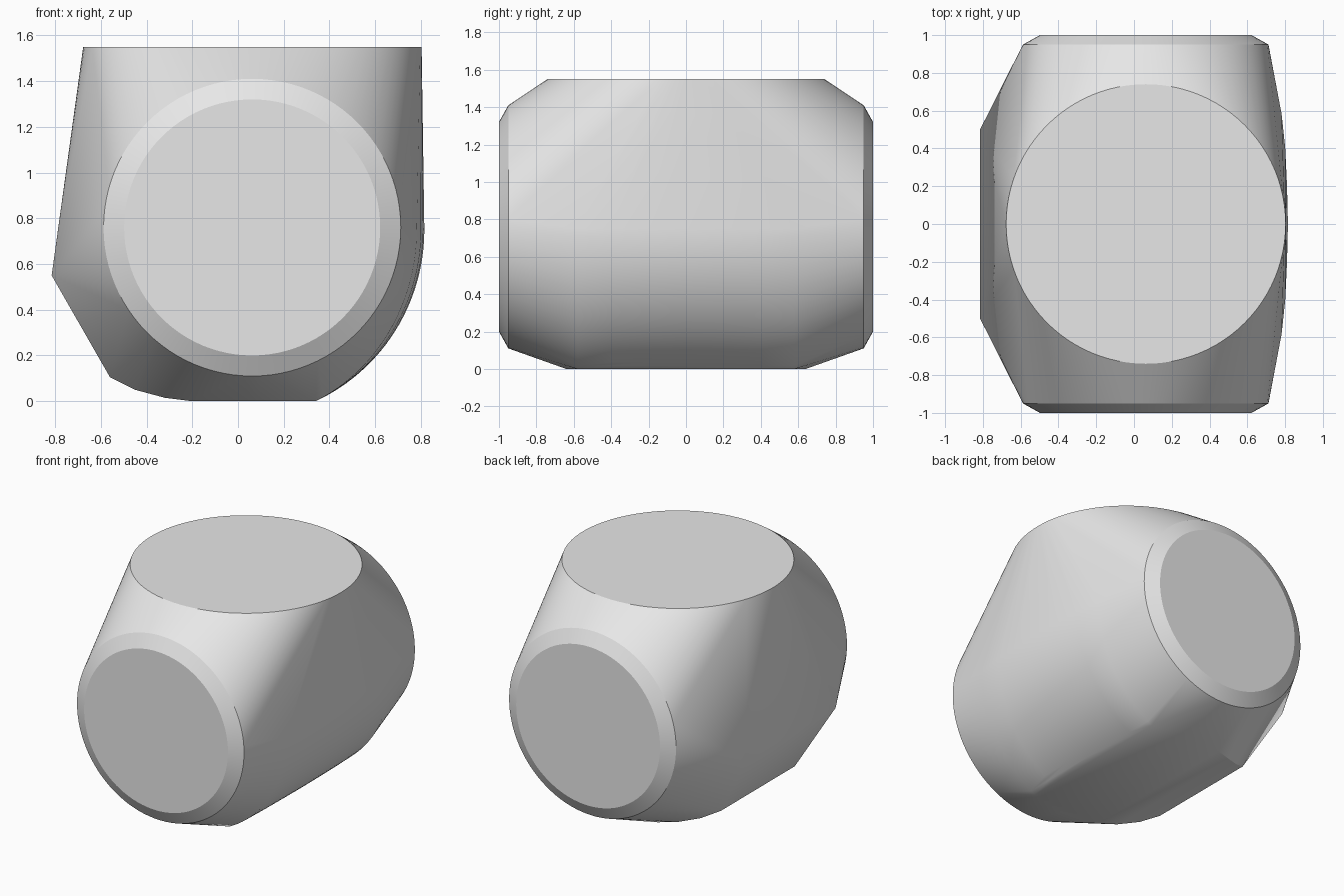
import bpy
import bmesh
from math import cos, sin, pi, radians

old = bpy.data.objects.get("Cube")
if old:
    bpy.data.objects.remove(old, do_unlink=True)

SEGMENTS = 96
bm = bmesh.new()


def circle(radius, place):
    """Add a ring of points, placed by a function of its flat coordinates."""
    for i in range(SEGMENTS):
        a = 2 * pi * i / SEGMENTS
        bm.verts.new(place(radius * cos(a), radius * sin(a)))


def pair(x, half_width, z):
    """Add a point on the front and its mirror on the back."""
    for side in (-1, 1):
        bm.verts.new((x, side * half_width, z))


# Flat round top
circle(0.74, lambda u, v: (0.063 + u, v, 1.55))

# Round end caps with a bevelled rim
for side in (-1, 1):
    for radius, depth in ((0.56, 1.0), (0.65, 0.95)):
        circle(radius, lambda u, v: (0.062 + u, side * depth, 0.76 + v))

# Rounded flank, slightly bulged towards the middle
for half_width, bulge in ((0, 1), (0.2, 0.99), (0.4, 0.97), (0.58, 0.93)):
    for i in range(25):
        a = radians(65.4) * i / 24
        x = 0.34 + (0.815 * cos(a) - 0.34) * bulge
        pair(x, half_width, max(0, 0.75 - 0.825 * sin(a)))

# Underside, curving up to the slanted facet
for x, half_width, z in ((0.06, 0.64, 0), (-0.2, 0.6, 0), (-0.32, 0.55, 0.015),
                         (-0.45, 0.48, 0.05), (-0.56, 0.41, 0.105)):
    pair(x, half_width, z)

# Sharp side ridge above the facet
pair(-0.815, 0.5, 0.55)

# Stretch one skin over all the outlines
hull = bmesh.ops.convex_hull(bm, input=bm.verts[:])
inside = [g for g in hull["geom_interior"] if isinstance(g, bmesh.types.BMVert)]
bmesh.ops.delete(bm, geom=inside, context="VERTS")
bmesh.ops.dissolve_limit(bm, angle_limit=radians(0.2), verts=bm.verts[:], edges=bm.edges[:])
bmesh.ops.recalc_face_normals(bm, faces=bm.faces[:])

mesh = bpy.data.meshes.new("body")
bm.to_mesh(mesh)
bm.free()
body = bpy.data.objects.new("body", mesh)
bpy.context.collection.objects.link(body)

# Plain light grey
grey = bpy.data.materials.new("light_grey")
grey.use_nodes = True
grey.diffuse_color = (0.8, 0.8, 0.8, 1)
grey.node_tree.nodes["Principled BSDF"].inputs["Base Color"].default_value = (0.8, 0.8, 0.8, 1)
mesh.materials.append(grey)

# Smooth curves, crisp rims
bpy.ops.object.select_all(action="DESELECT")
body.select_set(True)
bpy.context.view_layer.objects.active = body
bpy.ops.object.shade_smooth_by_angle(angle=radians(25))
